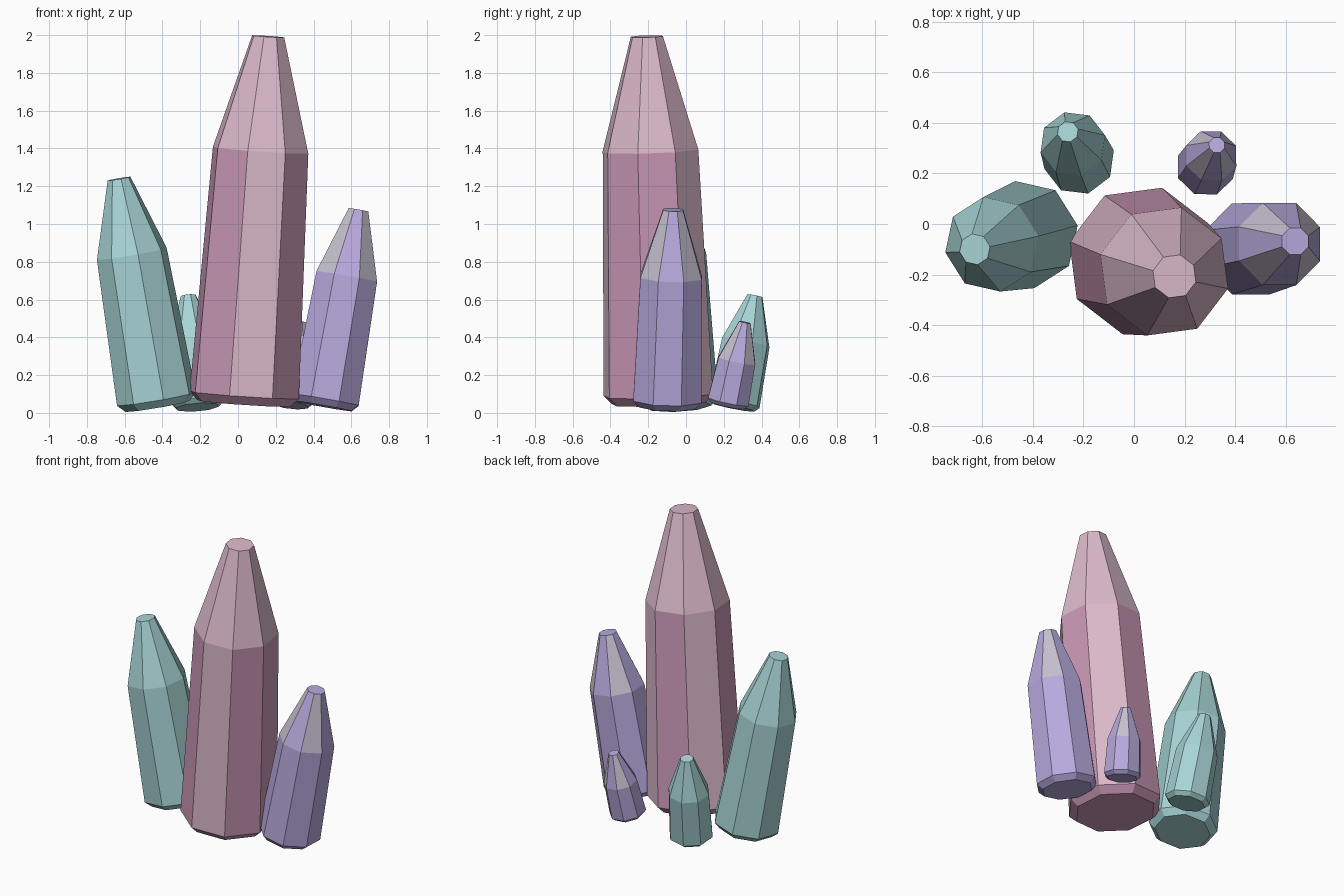
import bpy, bmesh
from math import cos, sin, radians, tau
from mathutils import Vector

cube = bpy.data.objects.get("Cube")
if cube:
    bpy.data.objects.remove(cube)

SIDES = 8


def material(name, *srgb):
    mat = bpy.data.materials.new(name)
    mat.use_nodes = True
    linear = [(c / 255 / 12.92 if c < 11 else ((c / 255 + 0.055) / 1.055) ** 2.4) for c in srgb]
    mat.diffuse_color = (*linear, 1)
    mat.node_tree.nodes["Principled BSDF"].inputs["Base Color"].default_value = (*linear, 1)
    return mat


pale_pink = material("pale pink", 220, 186, 203)
rose = material("rose", 204, 154, 184)
teal = material("teal", 168, 212, 213)
violet = material("violet", 184, 170, 222)
lilac_grey = material("lilac grey", 196, 191, 206)


def crystal(name, base, tip, shoulder, radii, bevel, turn, mats, accent):
    """Faceted crystal along base-tip; radii are foot, shoulder and tip.
    accent(band, side) tells which faces take the second material."""
    base, tip = Vector(base), Vector(tip)
    axis = tip - base
    length = axis.length
    tilt = Vector((0, 0, 1)).rotation_difference(axis)
    foot, mid, end = radii
    profile = [(0, foot - bevel), (bevel, foot), (shoulder * length, mid), (length, end)]
    bm = bmesh.new()
    rings = []
    for height, radius in profile:
        ring = []
        for i in range(SIDES):
            a = radians(turn) + tau * i / SIDES
            ring.append(bm.verts.new(base + tilt @ Vector((radius * cos(a), radius * sin(a), height))))
        rings.append(ring)
    # Side facets in bands: bevel, shaft, cone
    for band, (low, high) in enumerate(zip(rings, rings[1:])):
        for i in range(SIDES):
            j = (i + 1) % SIDES
            face = bm.faces.new((low[i], low[j], high[j], high[i]))
            face.material_index = int(accent(band, i))
    # End caps
    bm.faces.new(rings[0][::-1])
    cap = bm.faces.new(rings[-1])
    cap.material_index = int(accent(3, 0))
    mesh = bpy.data.meshes.new(name)
    bm.to_mesh(mesh)
    bm.free()
    for mat in mats:
        mesh.materials.append(mat)
    bpy.context.collection.objects.link(bpy.data.objects.new(name, mesh))


def pink_rule(band, side):
    return band >= 2 or (band == 1 and side in (0, 2, 5))


def violet_rule(band, side):
    return band == 2 and side % 2 == 1


def plain(band, side):
    return False


crystal("main_crystal", (0.03, -0.145, 0.05), (0.16, -0.207, 1.993), 0.69,
        (0.30, 0.262, 0.088), 0.045, 30, (rose, pale_pink), pink_rule)
crystal("right_teal_crystal", (-0.425, -0.04, 0.035), (-0.63, -0.1, 1.24), 0.67,
        (0.215, 0.19, 0.062), 0.04, 10, (teal,), plain)
crystal("left_violet_crystal", (0.455, -0.1, 0.035), (0.638, -0.068, 1.075), 0.66,
        (0.195, 0.176, 0.057), 0.035, -22.5, (violet, lilac_grey), violet_rule)
crystal("back_teal_crystal", (-0.215, 0.25, 0.03), (-0.262, 0.365, 0.62), 0.58,
        (0.142, 0.132, 0.042), 0.025, 15, (teal,), plain)
crystal("back_violet_crystal", (0.28, 0.22, 0.04), (0.328, 0.312, 0.48), 0.54,
        (0.118, 0.107, 0.033), 0.022, -22.5, (violet, lilac_grey), violet_rule)
